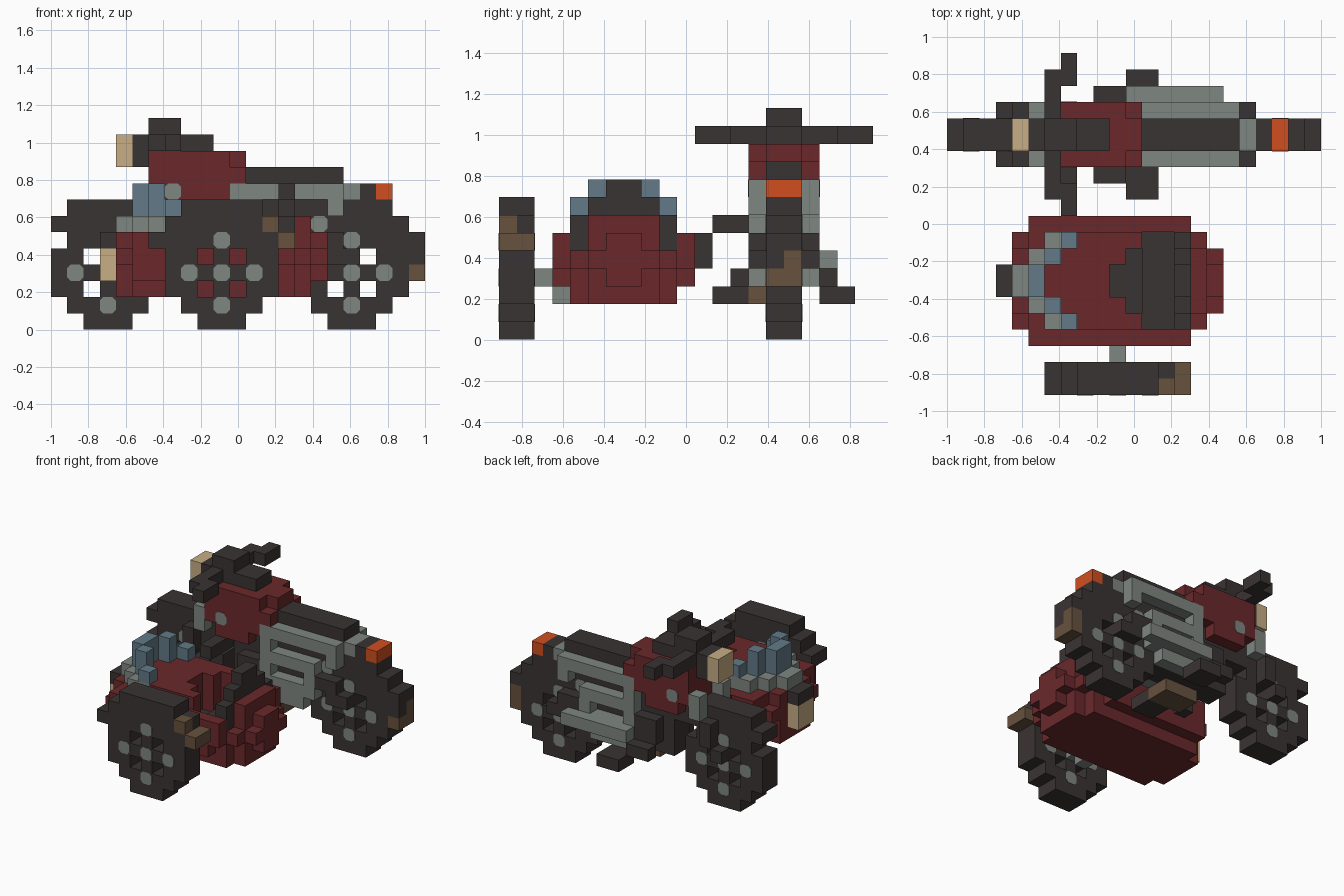
import bpy, bmesh
from mathutils import Vector

old = bpy.data.objects.get("Cube")
if old:
    bpy.data.objects.remove(old)

U = 2 / 23                                   # block size
ORIGIN = Vector((-1, -10.5 * U, 0))
COLOURS = {
    "charcoal": (0.042, 0.033, 0.033),
    "dark_red": (0.145, 0.022, 0.025),
    "metal_grey": (0.21, 0.24, 0.22),
    "glass_blue": (0.125, 0.195, 0.245),
    "lamp_tan": (0.57, 0.42, 0.235),
    "leather_brown": (0.135, 0.084, 0.048),
    "signal_orange": (0.63, 0.078, 0.014),
}
mats = {}
for title, rgb in COLOURS.items():
    m = bpy.data.materials.new(title)
    m.use_nodes = True
    m.diffuse_color = (*rgb, 1)
    m.node_tree.nodes["Principled BSDF"].inputs["Base Color"].default_value = (*rgb, 1)
    mats[title] = m

cells = {}                                   # block -> (part, colour)
studs = []                                   # bolt heads: (x, y plane, z)


def span(r):
    return range(r, r + 1) if isinstance(r, int) else range(r[0], r[1] + 1)


def box(part, colour, xs, ys, zs, both=False):
    """Fill a block range; both=True repeats it on the other side of the bike."""
    for i in span(xs):
        for j in span(ys):
            for k in span(zs):
                cells[i, j, k] = (part, colour)
                if both:
                    cells[i, 31 - j, k] = (part, colour)


def wheel(part, centre, ys):
    """Round block tyre with four openings and bolt heads on both faces."""
    for a in range(-3, 4):
        for b in range(-3, 4):
            if a * a + b * b < 12 and not abs(a) == abs(b) == 1:
                box(part, "charcoal", centre + a, ys, 3 + b)
    for a, b in ((0, 0), (2, 0), (-2, 0), (0, 2), (0, -2)):
        for plane in (ys[0], ys[1] + 1):
            studs.append((centre + a, plane, 3 + b))


BIKE = (15, 16)

# Wheels
wheel("front_wheel", 3, BIKE)
wheel("rear_wheel", 18, BIKE)
wheel("sidecar_wheel", 10, (0, 1))

# Mudguards
box("front_mudguard", "charcoal", (1, 5), BIKE, 7)
box("front_mudguard", "charcoal", (0, 5), BIKE, 6)
box("front_mudguard", "charcoal", (1, 5), BIKE, 5)
box("rear_mudguard", "charcoal", (16, 20), BIKE, 7)
box("rear_mudguard", "charcoal", (15, 21), BIKE, 6)
box("rear_mudguard", "charcoal", (15, 22), BIKE, 5)
box("rear_mudguard", "charcoal", 22, BIKE, 4)
box("rear_reflector", "leather_brown", 22, BIKE, 3)
box("rear_reflector", "leather_brown", 22, 16, 4)
box("sidecar_mudguard", "charcoal", (8, 12), (0, 1), 7)
box("sidecar_mudguard", "charcoal", (7, 13), (0, 1), 6)
box("sidecar_mudguard", "charcoal", (6, 7), (0, 1), 5)
box("sidecar_mudguard", "charcoal", 13, (0, 1), 5)
box("sidecar_tail_lamp", "leather_brown", 13, 0, 6)
box("sidecar_tail_lamp", "leather_brown", 14, (0, 1), 5)

# Frame, engine and side fins
box("frame", "charcoal", (6, 17), BIKE, (6, 8))
box("frame", "charcoal", (8, 14), BIKE, (3, 5))
for k, start, end in ((8, 11, 17), (7, 17, 17), (7, 11, 11), (6, 11, 15),
                      (5, 11, 11), (5, 15, 15), (4, 11, 15), (3, 11, 14)):
    box("engine_fins", "metal_grey", (start, end), 14, k, True)
box("engine_cover", "charcoal", (9, 10), 14, (4, 5), True)
box("swing_arm", "charcoal", (16, 17), 14, 5, True)
box("swing_arm", "charcoal", (17, 18), 14, 4, True)
box("exhaust", "metal_grey", (11, 16), 18, 4)
box("oil_pan", "leather_brown", (10, 12), (14, 15), 2)

# Foot rests
box("foot_rest", "charcoal", (9, 10), 18, 3, True)
box("foot_rest", "charcoal", (11, 12), (18, 19), 2, True)

# Front fork, tank, seat and tail
box("front_fork", "charcoal", 3, 14, 4, True)
box("front_fork", "charcoal", 4, 14, (5, 6), True)
box("fork_sleeve", "metal_grey", 5, 14, (7, 8), True)
box("tank", "dark_red", (6, 11), (14, 17), 9)
box("tank", "dark_red", (6, 10), (14, 17), 10)
box("tank", "dark_red", 11, BIKE, 10)
box("tank", "dark_red", (6, 10), (14, 17), 8)
box("tank", "dark_red", (7, 9), (14, 17), 7)
studs += [(7, 14, 8), (7, 18, 8), (16, 15, 6), (16, 17, 6)]
box("seat", "charcoal", (12, 17), BIKE, 9)
box("tail_rack", "metal_grey", 18, BIKE, 8)
box("tail_rack_end", "charcoal", 19, BIKE, 8)
box("tail_lamp", "signal_orange", 20, BIKE, 8)

# Headlamp and handlebar
box("headlamp", "lamp_tan", 4, BIKE, (10, 11))
box("headlamp_mount", "charcoal", 5, BIKE, (10, 11))
box("dashboard", "charcoal", (6, 9), BIKE, 11)
box("dashboard", "charcoal", (6, 7), BIKE, 12)
box("handlebar", "charcoal", 6, (17, 19), 11, True)
box("handlebar", "charcoal", 7, (19, 20), 11, True)

# Sidecar hull: widest in the middle layer, stepped in above and below
for k, inset in ((2, 1), (3, 0), (4, 0), (5, 0)):
    box("sidecar_hull", "dark_red", (5, 14 - (k != 4)), (3 + inset, 10 - inset), k)
    box("sidecar_hull", "dark_red", (5, 14), (4, 9), k)
    box("sidecar_hull", "dark_red", (4, 15), (5, 8), k)
box("sidecar_hull", "dark_red", (4, 15), (4, 9), 4)
box("sidecar_hull", "dark_red", 16, (5, 8), 4)
box("sidecar_hull", "dark_red", 16, (6, 7), (3, 5))
box("sidecar_hull", "dark_red", 14, (3, 10), 5)
box("sidecar_hull", "dark_red", (7, 14), (4, 9), 6)
box("sidecar_hull", "dark_red", 15, (5, 8), 6)

# Cockpit opening, seat and backrest
for i, a, b in ((10, 6, 7), (11, 5, 8), (12, 4, 9), (13, 4, 9)):
    for j in span((a, b)):
        for k in (4, 5, 6):
            cells.pop((i, j, k), None)
    box("sidecar_seat", "charcoal", i, (a, b), (3, 4) if i > 11 else 3)
for k, a, b in ((5, 4, 9), (6, 4, 9), (7, 5, 8), (8, 6, 7)):
    box("sidecar_backrest", "charcoal", 14, (a, b), k)

# Cowl and windscreen, stepped back towards both sides
for step, top in enumerate((8, 8, 7)):
    for j in (6 - step, 7 + step):
        box("cowl", "metal_grey", (4 + step, 5 + step), j, 6)
        box("windscreen", "glass_blue", 5 + step, j, (7, top))
box("cowl_filler", "dark_red", 6, (6, 7), 6)

# Sidecar lamp, axle and link to the bike
box("sidecar_headlamp", "lamp_tan", 3, (6, 7), (3, 4))
box("sidecar_lamp_cap", "charcoal", 3, (6, 7), 5)
box("sidecar_axle", "metal_grey", 10, 2, 3)
box("sidecar_axle", "metal_grey", 10, 3, 2)
box("sidecar_link", "charcoal", 7, 11, (4, 5))
box("sidecar_link", "charcoal", 7, (12, 14), 6)


def finish(bm, part, colour):
    mesh = bpy.data.meshes.new(part)
    bm.to_mesh(mesh)
    bm.free()
    mesh.materials.append(mats[colour])
    bpy.context.collection.objects.link(bpy.data.objects.new(part, mesh))


# Turn each part's blocks into one mesh, outer faces only
parts = {}
for cell, key in cells.items():
    parts.setdefault(key, []).append(cell)
for (part, colour), group in parts.items():
    bm = bmesh.new()
    for cell in group:
        centre = Vector(cell) + Vector((0.5, 0.5, 0.5))
        for axis in range(3):
            for sign in (-1, 1):
                n = Vector((0, 0, 0))
                n[axis] = sign
                if tuple(int(c + d) for c, d in zip(cell, n)) in cells:
                    continue
                u = Vector((n.y, n.z, n.x))
                v = n.cross(u)
                corners = ((-1, -1), (1, -1), (1, 1), (-1, 1))
                bm.faces.new([bm.verts.new(ORIGIN + U * (centre + (n + a * u + b * v) / 2))
                              for a, b in corners])
    bmesh.ops.remove_doubles(bm, verts=bm.verts, dist=U / 100)
    finish(bm, part, colour)

# Thin bolt heads: squares with clipped corners
bm = bmesh.new()
A, B, T = 0.5, 0.28, 0.03
OUTLINE = ((A, B), (B, A), (-B, A), (-A, B), (-A, -B), (-B, -A), (B, -A), (A, -B))
for x, y, z in studs:
    rings = [[bm.verts.new(ORIGIN + U * Vector((x + 0.5 + p, y + side, z + 0.5 + q)))
              for p, q in OUTLINE] for side in (-T, T)]
    for ring in rings:
        bm.faces.new(ring)
    for s in range(8):
        bm.faces.new([rings[0][s - 1], rings[0][s], rings[1][s], rings[1][s - 1]])
bmesh.ops.recalc_face_normals(bm, faces=bm.faces)
finish(bm, "bolt_heads", "metal_grey")
